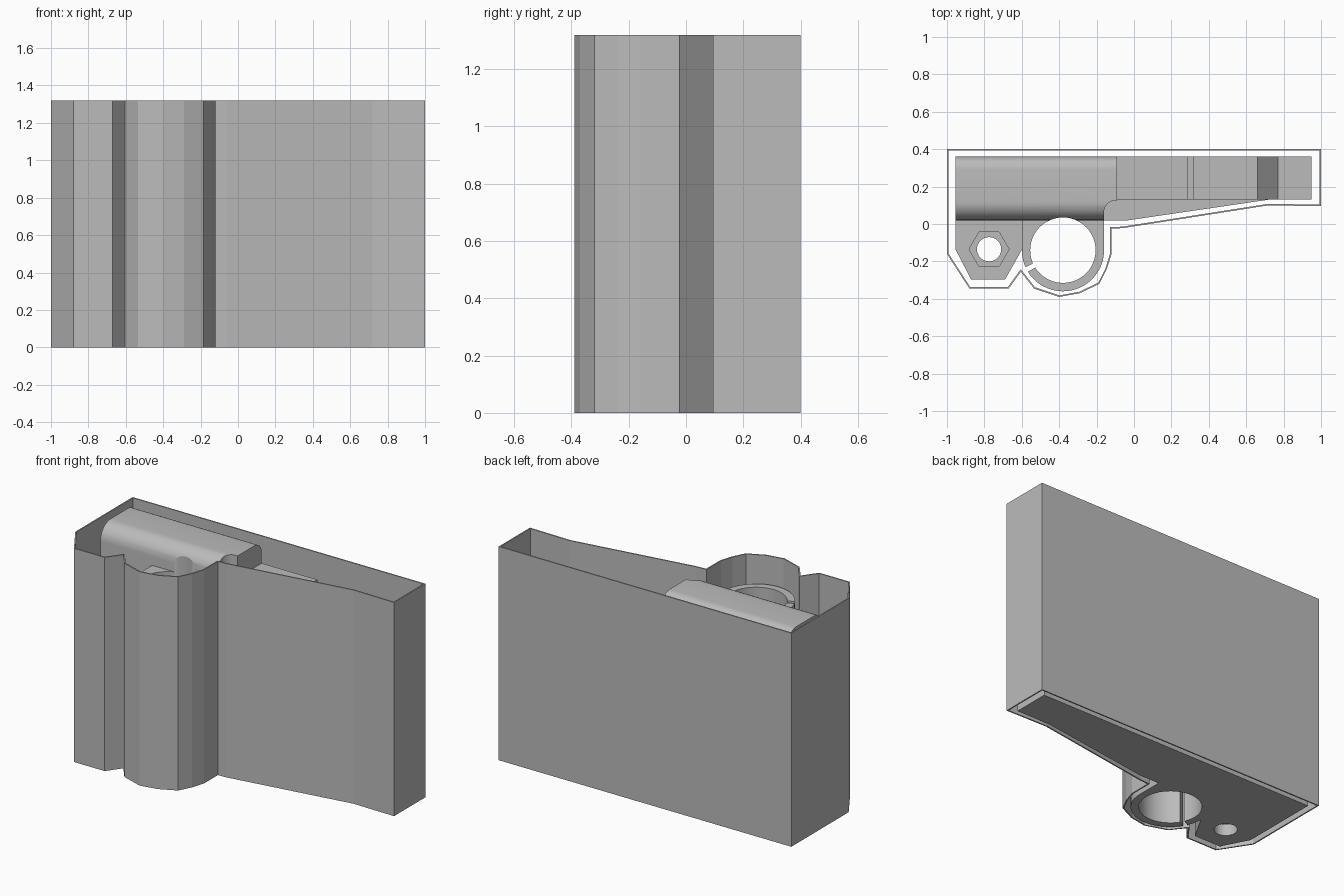
import bpy, bmesh, math
from mathutils import Vector

if "Cube" in bpy.data.objects:
    bpy.data.objects.remove(bpy.data.objects["Cube"])

grey = bpy.data.materials.new("plain_grey")
grey.diffuse_color = (0.5, 0.5, 0.5, 1)
grey.use_nodes = True
grey.node_tree.nodes["Principled BSDF"].inputs["Base Color"].default_value = grey.diffuse_color


def prism(name, pts, lo, hi, axis="z"):
    """Extrude a closed outline along z, x or y."""
    place = {"z": lambda a, b, c: (a, b, c),
             "x": lambda a, b, c: (c, a, b),
             "y": lambda a, b, c: (a, c, b)}[axis]
    bm = bmesh.new()
    low = [bm.verts.new(place(a, b, lo)) for a, b in pts]
    high = [bm.verts.new(place(a, b, hi)) for a, b in pts]
    n = len(pts)
    bm.faces.new(low)
    bm.faces.new(high)
    for i in range(n):
        j = (i + 1) % n
        bm.faces.new((low[i], low[j], high[j], high[i]))
    return finish(name, bm)


def finish(name, bm):
    bmesh.ops.recalc_face_normals(bm, faces=bm.faces)
    me = bpy.data.meshes.new(name)
    bm.to_mesh(me)
    bm.free()
    ob = bpy.data.objects.new(name, me)
    bpy.context.collection.objects.link(ob)
    me.materials.append(grey)
    return ob


def arc(cx, cy, r, a0, a1, n):
    return [(cx + r * math.cos(math.radians(a0 + (a1 - a0) * i / n)),
             cy + r * math.sin(math.radians(a0 + (a1 - a0) * i / n)))
            for i in range(n + 1)]


def select(ob):
    bpy.ops.object.select_all(action="DESELECT")
    ob.select_set(True)
    bpy.context.view_layer.objects.active = ob


def cut(ob, *cutters):
    for c in cutters:
        c.hide_render = True
        m = ob.modifiers.new("cut", "BOOLEAN")
        m.operation, m.solver, m.object = "DIFFERENCE", "EXACT", c
        select(ob)
        bpy.ops.object.modifier_apply(modifier=m.name)
        bpy.data.objects.remove(c)


def smooth(ob):
    select(ob)
    bpy.ops.object.shade_smooth_by_angle(angle=math.radians(25))


def bore():
    return prism("bore_cutter", arc(BX, BY, 0.175, 0, 352.5, 47), -0.1, 1.5)


def inset(pts, d):
    """Mitred inward offset of a counter-clockwise outline."""
    out = []
    for i, p in enumerate(pts):
        p, a, b = Vector(p), Vector(pts[i - 1]), Vector(pts[(i + 1) % len(pts)])
        u, v = (p - a).normalized(), (b - p).normalized()
        n1, n2 = Vector((-u.y, u.x)), Vector((-v.y, v.x))
        out.append(tuple(p + (n1 + n2) * d / (1 + n1.dot(n2))))
    return out


BX, BY = -0.38, -0.14

# Thin outer shield, open above and below
outline = [(-1, .4), (-1, -.16), (-.88, -.345), (-.67, -.345), (-.605, -.255),
           (-.535, -.345), (-.4, -.39), (-.29, -.37), (-.185, -.32),
           (-.145, -.24), (-.12, -.16), (-.12, -.025), (-.06, -.022),
           (.72, .1), (1, .095), (1, .4)]
bm = bmesh.new()
rings = [[bm.verts.new((x, y, z)) for x, y in loop]
         for loop, z in ((outline, 0), (outline, 1.32),
                         (inset(outline, .008), 1.32), (inset(outline, .008), 0))]
for k in range(4):
    r, s = rings[k], rings[(k + 1) % 4]
    for i in range(len(outline)):
        j = (i + 1) % len(outline)
        bm.faces.new((r[i], r[j], s[j], s[i]))
finish("outer_shield", bm)

# Tall rear block with rounded top edges
profile = ([(.02, 0), (.36, 0)] + arc(.29, 1.235, .07, 0, 90, 8)
           + arc(.12, 1.205, .10, 90, 180, 10))
block = prism("rear_block", profile, -.955, -.09, "x")
corner = [(.1, -.1), (.1, .125)] + arc(-.1, .065, .06, 90, 180, 8) + [(-.16, -.1)]
cut(block, bore(), prism("corner_cutter", corner, .2, 1.5))
smooth(block)

# Split clamp tube
tube = [(-.6, .06)] + arc(BX, BY, .22, 180, 360, 24) + [(-.16, .06)]
clamp = prism("clamp_tube", tube, 0, 1.15)
ca, sa = math.cos(math.radians(208)), math.sin(math.radians(208))
slit = [(BX + ca * d - sa * w, BY + sa * d + ca * w)
        for d, w in ((.1, -.013), (.3, -.013), (.3, .013), (.1, .013))]
cut(clamp, bore(), prism("slit_cutter", slit, -.1, 1.5))
smooth(clamp)

# Hexagonal nut holder with a pocket and a through hole
holder = prism("nut_holder", [(-.955, .04), (-.955, -.135), (-.87, -.298),
                              (-.69, -.298), (-.598, -.135), (-.598, .04)], 0, .22)
cut(holder,
    prism("nut_cutter", arc(-.775, -.135, .107, 0, 300, 5), .07, .5),
    prism("screw_cutter", arc(-.775, -.135, .065, 0, 345, 23), -.1, .5))
smooth(holder)

# Stepped side arm
prism("side_arm", [(-.1, 0), (.95, 0), (.95, .3), (.77, .3), (.66, .42),
                   (.32, .42), (.32, .6), (.29, .6), (.29, 1.17), (-.1, 1.17)],
      .13, .36, "y")

# Low tapered floor in front of the arm
prism("tapered_floor", [(-.165, .02), (-.03, .02), (.72, .13), (.72, .14),
                        (-.165, .14)], 0, .2)
